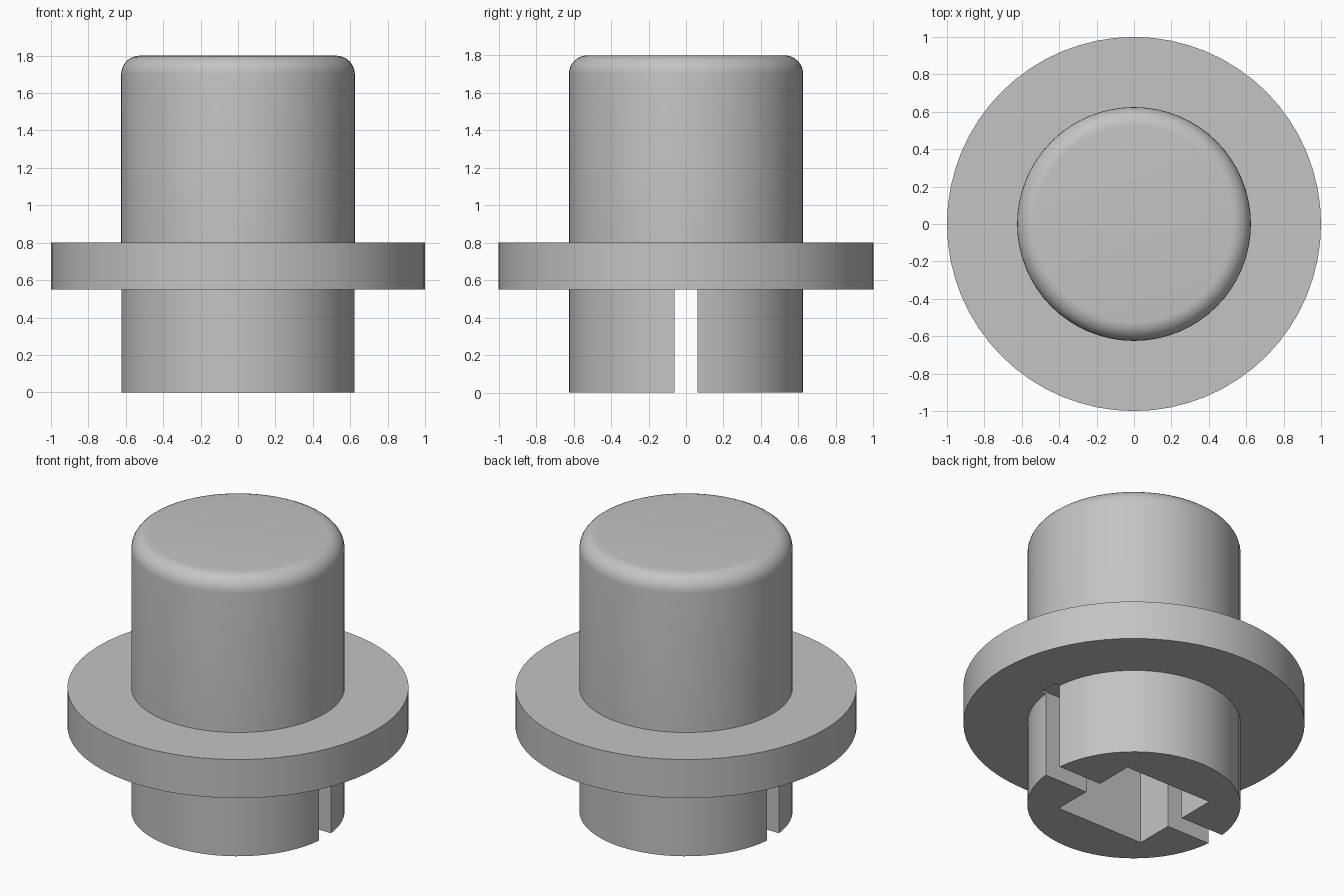
import bpy, bmesh, math

SEGMENTS = 64
BODY_R, FLANGE_R = 0.625, 1.0
FLANGE_Z, CAP_Z, TOP_Z = 0.55, 0.80, 1.80
FILLET = 0.10
SOCKET_HALF, SLOT_HALF, SLOT_END = 0.3125, 0.0625, 0.66
SOCKET_DEPTH = 0.5625

cube = bpy.data.objects.get("Cube")
if cube:
    bpy.data.objects.remove(cube, do_unlink=True)

grey = bpy.data.materials.new("plain_grey")
grey.use_nodes = True
colour = (0.55, 0.55, 0.55, 1.0)
grey.diffuse_color = colour
grey.node_tree.nodes["Principled BSDF"].inputs["Base Color"].default_value = colour


def to_object(name, bm):
    bmesh.ops.recalc_face_normals(bm, faces=bm.faces[:])
    mesh = bpy.data.meshes.new(name)
    bm.to_mesh(mesh)
    bm.free()
    mesh.materials.append(grey)
    obj = bpy.data.objects.new(name, mesh)
    bpy.context.collection.objects.link(obj)
    return obj


def lathe(name, profile):
    """Turn an (r, z) profile into a closed solid with flat end discs."""
    bm = bmesh.new()
    rings = []
    for r, z in profile:
        angles = [math.tau * i / SEGMENTS for i in range(SEGMENTS)]
        rings.append([bm.verts.new((r * math.cos(a), r * math.sin(a), z)) for a in angles])
    for low, high in zip(rings, rings[1:]):
        for i in range(SEGMENTS):
            j = (i + 1) % SEGMENTS
            bm.faces.new((low[i], low[j], high[j], high[i]))
    bm.faces.new(rings[0][::-1])
    bm.faces.new(rings[-1])
    return to_object(name, bm)


def prism(name, outline, z0, z1):
    bm = bmesh.new()
    face = bm.faces.new([bm.verts.new((x, y, z0)) for x, y in outline])
    new = bmesh.ops.extrude_face_region(bm, geom=[face])["geom"]
    verts = [g for g in new if isinstance(g, bmesh.types.BMVert)]
    bmesh.ops.translate(bm, verts=verts, vec=(0, 0, z1 - z0))
    return to_object(name, bm)


# Plug: lower stem, wide flange and upper cap with a rounded rim
profile = [(BODY_R, 0), (BODY_R, FLANGE_Z), (FLANGE_R, FLANGE_Z),
           (FLANGE_R, CAP_Z), (BODY_R, CAP_Z)]
steps = 8
for i in range(steps + 1):
    a = math.pi / 2 * i / steps
    profile.append((BODY_R - FILLET + FILLET * math.cos(a),
                    TOP_Z - FILLET + FILLET * math.sin(a)))
plug = lathe("flanged_plug", profile)

# Square socket joined with a cross slot, cut up from the underside
s, w, e = SOCKET_HALF, SLOT_HALF, SLOT_END
right_side = [(s, -s), (s, -w), (e, -w), (e, w), (s, w), (s, s)]
outline = right_side + [(-x, -y) for x, y in right_side]
cutter = prism("socket_cutter", outline, -0.1, SOCKET_DEPTH)
cutter.hide_render = True

cut = plug.modifiers.new("socket", 'BOOLEAN')
cut.operation = 'DIFFERENCE'
cut.solver = 'EXACT'
cut.object = cutter

bpy.ops.object.select_all(action='DESELECT')
plug.select_set(True)
bpy.context.view_layer.objects.active = plug
bpy.ops.object.modifier_apply(modifier=cut.name)
bpy.data.objects.remove(cutter, do_unlink=True)
bpy.ops.object.shade_smooth_by_angle(angle=math.radians(30))
